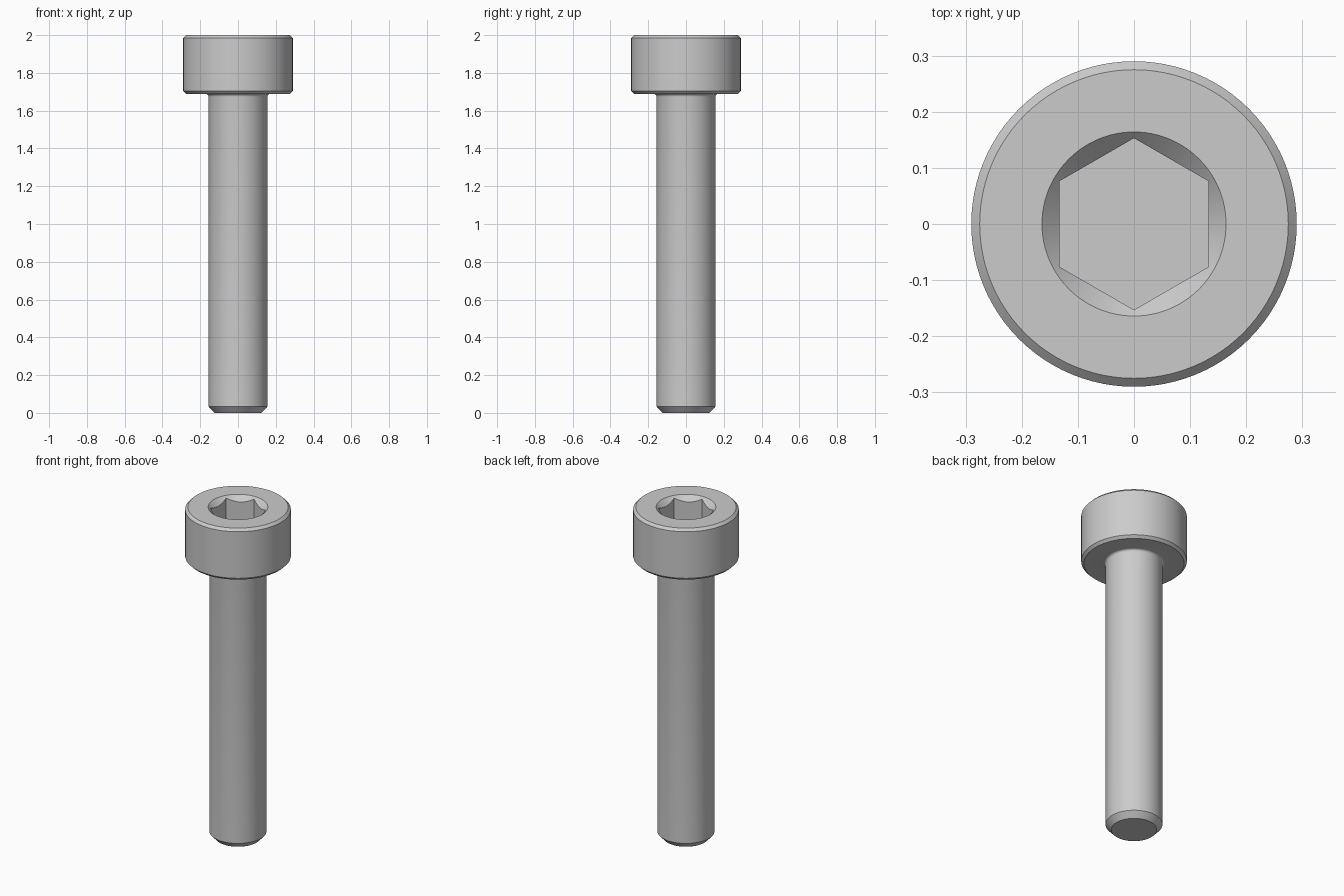
import bpy, bmesh, math

if "Cube" in bpy.data.objects:
    bpy.data.objects.remove(bpy.data.objects["Cube"])

def lathe(name, profile, steps, phase=0.0):
    """Closed solid of revolution about z from (radius, z) points, bottom to top."""
    bm = bmesh.new()
    rings = []
    for r, z in profile:
        rings.append([bm.verts.new((r * math.cos(phase + 2 * math.pi * i / steps),
                                    r * math.sin(phase + 2 * math.pi * i / steps), z))
                      for i in range(steps)])
    for a, b in zip(rings, rings[1:]):
        for i in range(steps):
            j = (i + 1) % steps
            bm.faces.new((a[i], a[j], b[j], b[i]))
    bm.faces.new(rings[0][::-1])
    bm.faces.new(rings[-1])
    mesh = bpy.data.meshes.new(name)
    bm.to_mesh(mesh)
    bm.free()
    obj = bpy.data.objects.new(name, mesh)
    bpy.context.collection.objects.link(obj)
    return obj

SHAFT_R, HEAD_R, HEAD_Z, TOP = 0.156, 0.29, 1.688, 2.0
BEVEL, FILLET = 0.015, 0.014

# Bolt body: chamfered tip, shank, under-head fillet, chamfered head
profile = [(0.125, 0), (SHAFT_R, 0.034)]
for k in range(7):
    a = math.pi / 2 * k / 6
    profile.append((SHAFT_R + FILLET * (1 - math.cos(a)),
                    HEAD_Z - FILLET * (1 - math.sin(a))))
profile += [(HEAD_R - BEVEL, HEAD_Z), (HEAD_R, HEAD_Z + BEVEL),
            (HEAD_R, TOP - BEVEL), (HEAD_R - BEVEL, TOP)]
bolt = lathe("socket_head_bolt", profile, 96)

# Hex socket and its conical lead-in
hex_cutter = lathe("hex_cutter", [(0.153, 1.84), (0.153, 2.1)], 6, math.pi / 2)
cone_cutter = lathe("lead_in_cutter", [(0.104, 1.94), (0.184, 2.02)], 96)

bpy.context.view_layer.objects.active = bolt
bolt.select_set(True)
for cutter in (hex_cutter, cone_cutter):
    cutter.hide_render = True
    mod = bolt.modifiers.new(cutter.name, 'BOOLEAN')
    mod.operation = 'DIFFERENCE'
    mod.solver = 'EXACT'
    mod.object = cutter
    bpy.ops.object.modifier_apply(modifier=mod.name)
    bpy.data.objects.remove(cutter)

bpy.ops.object.shade_smooth_by_angle(angle=math.radians(25))
